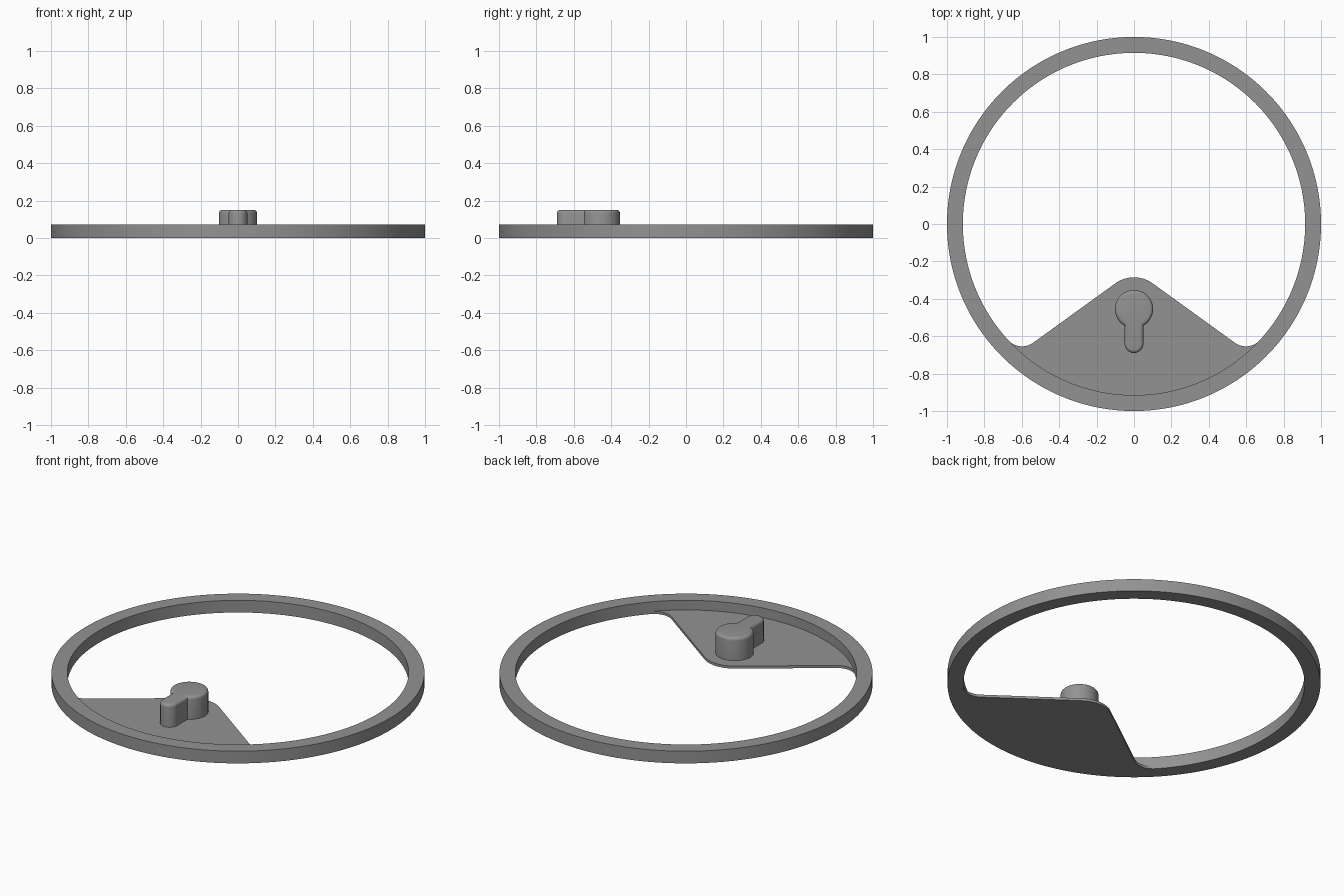
import bpy, bmesh
from math import sin, cos, pi, asin, atan2, hypot, radians

cube = bpy.data.objects.get("Cube")
if cube:
    bpy.data.objects.remove(cube, do_unlink=True)

grey = bpy.data.materials.new("plain_grey")
grey.use_nodes = True
GREY = (0.29, 0.29, 0.29, 1)
grey.diffuse_color = GREY
grey.node_tree.nodes["Principled BSDF"].inputs["Base Color"].default_value = GREY

RING_INNER, RING_HEIGHT, PLATE_TOP = 0.915, 0.072, 0.015
HUB_Y = -0.455


def arc(cx, cy, r, start, end, n):
    """Points on an arc from start to end angle, both included."""
    return [(cx + r * cos(start + (end - start) * i / n),
             cy + r * sin(start + (end - start) * i / n)) for i in range(n + 1)]


def loft(name, layers, closed=False):
    """Bridge equal outlines [(points, z), ...]; cap the ends unless closed."""
    bm = bmesh.new()
    rows = [[bm.verts.new((x, y, z)) for x, y in pts] for pts, z in layers]
    pairs = list(zip(rows, rows[1:])) + ([(rows[-1], rows[0])] if closed else [])
    for a, b in pairs:
        for i in range(len(a)):
            j = (i + 1) % len(a)
            bm.faces.new((a[i], a[j], b[j], b[i]))
    if not closed:
        bm.faces.new(rows[0][::-1])
        bm.faces.new(rows[-1])
    bmesh.ops.recalc_face_normals(bm, faces=bm.faces[:])
    mesh = bpy.data.meshes.new(name)
    bm.to_mesh(mesh)
    bm.free()
    mesh.materials.append(grey)
    obj = bpy.data.objects.new(name, mesh)
    bpy.context.collection.objects.link(obj)
    bpy.ops.object.select_all(action='DESELECT')
    obj.select_set(True)
    bpy.context.view_layer.objects.active = obj
    bpy.ops.object.shade_smooth_by_angle(angle=radians(30))
    return obj


# Outer ring with a rectangular section
def circle(r):
    return arc(0, 0, r, 0, 2 * pi, 192)[:-1]


loft("ring", [(circle(1), 0), (circle(1), RING_HEIGHT),
              (circle(RING_INNER), RING_HEIGHT), (circle(RING_INNER), 0)], closed=True)

# Thin plate: rounded tip, straight flanks, fillets that run into the ring
slope = radians(35.6)
tip_r, fillet_r = 0.17, 0.1
fx, fy = 0.598, -0.554
meet = atan2(fy, fx)
tip = arc(0, HUB_Y, tip_r, pi / 2, pi / 2 - slope, 10)
fillet = arc(fx, fy, fillet_r, -pi / 2 - slope, meet, 16)
rim = arc(0, 0, RING_INNER + 0.004, meet, -pi / 2, 40)
half = tip + fillet + rim
outline = half + [(-x, y) for x, y in half[-2:0:-1]]
loft("web_plate", [(outline, 0), (outline, PLATE_TOP)])


# Keyhole-shaped knob with a rounded top edge
def keyhole(inset):
    r, w = 0.102 - inset, 0.05 - inset
    neck = asin(w / r)
    return (arc(0, HUB_Y, r, -pi / 2 + neck, 1.5 * pi - neck, 48)
            + arc(0, -0.64, w, pi, 2 * pi, 20))


ROUND, KNOB_TOP = 0.018, 0.15
layers = [(keyhole(0), PLATE_TOP - 0.005)]
for k in range(6):
    a = k / 5 * pi / 2
    layers.append((keyhole(ROUND * (1 - cos(a))), KNOB_TOP - ROUND * (1 - sin(a))))
loft("keyhole_knob", layers)
